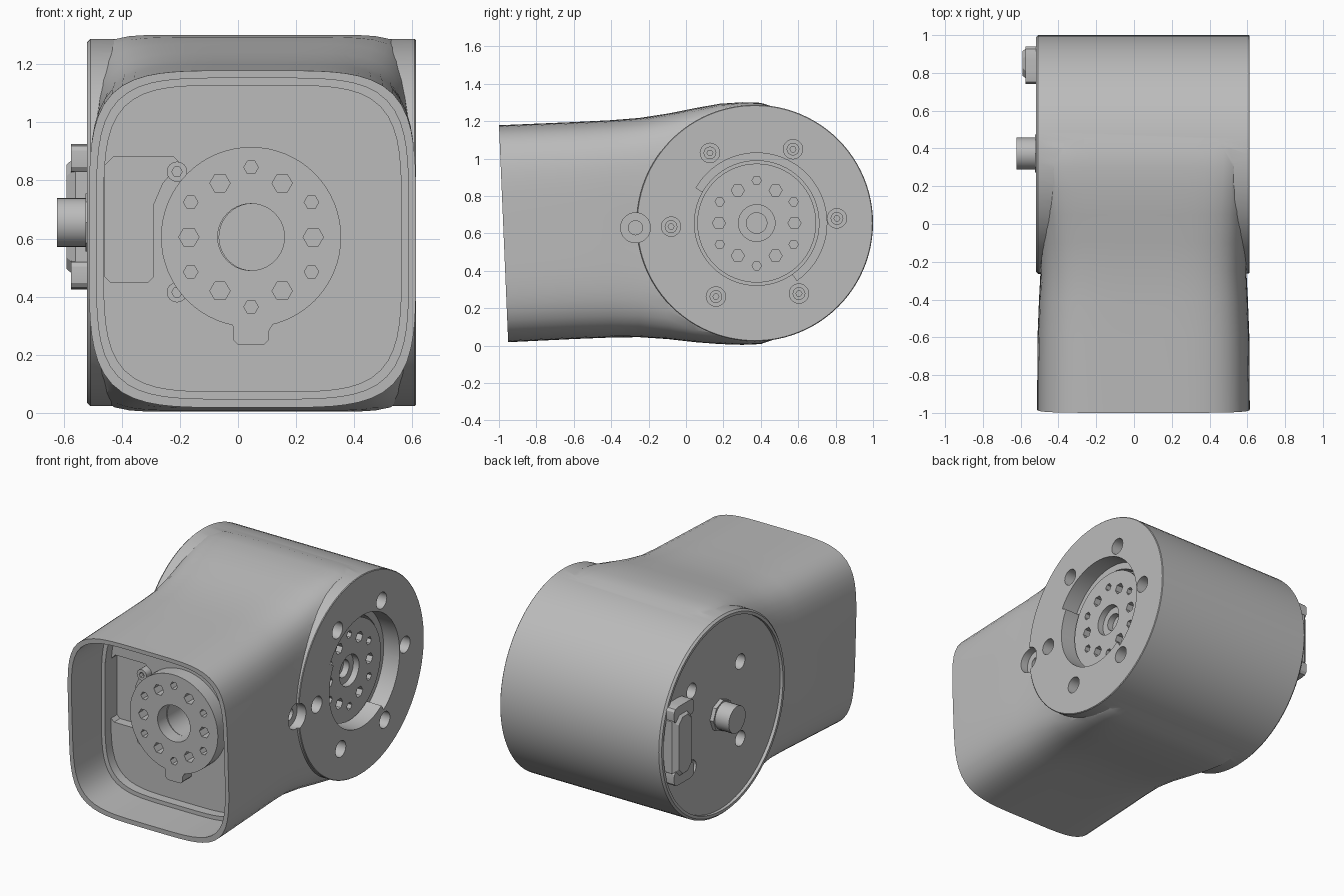
import bpy, bmesh
from math import sin, cos, tau, radians, copysign

if "Cube" in bpy.data.objects:
    bpy.data.objects.remove(bpy.data.objects["Cube"])

grey = bpy.data.materials.new("metal grey")
grey.use_nodes = True
grey.diffuse_color = (0.5, 0.5, 0.5, 1)
grey.node_tree.nodes["Principled BSDF"].inputs["Base Color"].default_value = (0.5, 0.5, 0.5, 1)

CX, CY, CZ = 0.05, 0.368, 0.655      # joint centre
FACE, BACK = 0.612, -0.52            # flat ends of the housing


def make(name, bm):
    bmesh.ops.recalc_face_normals(bm, faces=bm.faces)
    mesh = bpy.data.meshes.new(name)
    bm.to_mesh(mesh)
    bm.free()
    mesh.materials.append(grey)
    ob = bpy.data.objects.new(name, mesh)
    bpy.context.collection.objects.link(ob)
    return ob


def loft(name, rings):
    """Skin closed rings of equal length and cap both ends."""
    bm = bmesh.new()
    rows = [[bm.verts.new(p) for p in ring] for ring in rings]
    n = len(rows[0])
    for a, b in zip(rows, rows[1:]):
        for i in range(n):
            bm.faces.new((a[i], a[(i + 1) % n], b[(i + 1) % n], b[i]))
    bm.faces.new(rows[0])
    bm.faces.new(rows[-1])
    return make(name, bm)


def prism(name, axis, outline, a, b):
    """Extrude an outline along x (outline is y,z) or y (outline is x,z)."""
    place = (lambda p, d: (d, *p)) if axis == "x" else (lambda p, d: (p[0], d, p[1]))
    return loft(name, [[place(p, d) for p in outline] for d in (a, b)])


def circle(u, v, r, n=24, start=0.0):
    return [(u + r * cos(start + tau * i / n), v + r * sin(start + tau * i / n)) for i in range(n)]


def squircle(u, v, hu, hv, power, n=96):
    pts = []
    for i in range(n):
        c, s = cos(tau * i / n), sin(tau * i / n)
        k = (abs(c) ** power + abs(s) ** power) ** (-1 / power)
        pts.append((u + hu * k * c, v + hv * k * s))
    return pts


def combine(ob, tools, op="DIFFERENCE"):
    """Apply booleans, then discard the helper solids."""
    for tool in tools:
        mod = ob.modifiers.new("bool", "BOOLEAN")
        mod.operation, mod.solver, mod.object = op, "EXACT", tool
        tool.hide_render = True
    bpy.context.view_layer.update()
    old = ob.data
    ob.data = bpy.data.meshes.new_from_object(ob.evaluated_get(bpy.context.evaluated_depsgraph_get()))
    ob.modifiers.clear()
    bpy.data.meshes.remove(old)
    for tool in tools:
        bpy.data.objects.remove(tool)


def hole(axis, u, v, r, a, b, n=20):
    return prism("cutter", axis, circle(u, v, r, n), a, b)


def bolt_ring(axis, u, v, a, b, r=0.227):
    """Twelve hexagonal holes, alternately large and small."""
    return [hole(axis, u + (r - 0.013 * (-1) ** i) * cos(tau * i / 12) if i % 2 == 0
                 else u + (r + 0.013) * cos(tau * i / 12),
                 v + (r + (0.013 if i % 2 else -0.013)) * sin(tau * i / 12),
                 0.025 if i % 2 else 0.035, a, b, 6) for i in range(12)]


# Neck: rounded square sections swelling into the round housing
sections = [  # y, bottom, top, half width, squareness
    (-1.0, 0.018, 1.178, 0.563, 4.6), (-0.6, 0.035, 1.195, 0.561, 4.6),
    (-0.4, 0.043, 1.205, 0.553, 4.7), (-0.25, 0.045, 1.217, 0.545, 4.9),
    (-0.1, 0.035, 1.24, 0.545, 5.5), (0.05, 0.018, 1.27, 0.548, 6.5),
    (0.18, 0.008, 1.293, 0.552, 8), (0.3, 0.004, 1.301, 0.555, 10),
    (0.4, 0.008, 1.298, 0.555, 10), (0.55, 0.06, 1.25, 0.53, 10)]
rings = []
for y, lo, hi, hw, power in sections:
    slant = 0.05 if y == -1 else 0
    rings.append([(x, y + slant * (1.18 - z) / 1.18, z)
                  for x, z in squircle(CX, (lo + hi) / 2, hw, (hi - lo) / 2, power)])
body = loft("joint_housing", rings)

# Round housing with softly chamfered ends
R = 0.632
barrel = loft("barrel", [[(x, y, z) for y, z in circle(CY, CZ, r, 96)] for x, r in
                         ((BACK, R - 0.012), (BACK + 0.012, R), (FACE - 0.004, R), (FACE, R - 0.004))])
combine(body, [barrel], "UNION")

# Hollow neck with a stepped ledge, and a central bore
cuts = [prism("cutter", "y", squircle(CX, 0.6, 0.537, 0.552, 4.6), -1.2, -0.68),
        prism("cutter", "y", squircle(CX, 0.6, 0.512, 0.527, 4.6), -0.7, -0.62),
        hole("y", CX, 0.605, 0.115, -0.7, -0.4, 40)]
# Cable pocket beside the mounting disc
pocket = [(-0.46, 0.47), (-0.44, 0.45), (-0.31, 0.45), (-0.29, 0.47), (-0.29, 0.72),
          (-0.26, 0.79), (-0.2, 0.86), (-0.22, 0.88), (-0.43, 0.88), (-0.46, 0.85)]
cuts.append(prism("cutter", "y", pocket, -0.7, -0.56))

# Output side: round recess, wider arc pocket, screw wells, side socket
cuts.append(hole("x", CY + 0.01, CZ, 0.333, 0.44, 0.8, 64))
arc = [(CY + 0.01 + r * cos(radians(a)), CZ + r * sin(radians(a)))
       for r, angles in ((0.375, range(-55, 151, 5)), (0.3, range(150, -56, -5))) for a in angles]
cuts.append(prism("cutter", "x", arc, 0.5, 0.8))
wells = [(0.128, 1.03), (0.572, 1.05), (0.807, 0.68), (0.604, 0.278), (0.16, 0.262), (-0.08, 0.636)]
cuts += [hole("x", y, z, 0.052, 0.5, 0.8) for y, z in wells]
cuts += [hole("x", -0.27, 0.63, 0.08, 0.55, 0.8, 32), hole("x", -0.27, 0.63, 0.038, 0.42, 0.8)]

# Cable side: shallow dished cover with four screw holes
cuts.append(hole("x", CY, CZ, R - 0.03, -0.7, BACK + 0.02, 96))
cuts += [hole("x", CY + dy, CZ + dz, 0.048, -0.7, -0.44) for dy in (-0.2, 0.29) for dz in (-0.23, 0.26)]
combine(body, cuts)

# Screws sunk in the wells
for i, (y, z) in enumerate(wells):
    screw = prism(f"well_screw_{i + 1}", "x", circle(y, z, 0.034, 16), 0.49, 0.53)
    combine(screw, [hole("x", y, z, 0.016, 0.51, 0.6, 6)])

# Rotating hub inside the output recess
hub = prism("output_hub", "x", circle(CY + 0.01, CZ, 0.318, 64), 0.43, 0.52)
combine(hub, bolt_ring("x", CY + 0.01, CZ, 0.46, 0.6, 0.215)
        + [hole("x", CY + 0.01, CZ, 0.098, 0.48, 0.6, 32), hole("x", CY + 0.01, CZ, 0.055, 0.4, 0.6)])

# Mounting disc inside the neck, with its locating tab
disc = prism("mounting_disc", "y", circle(CX - 0.005, 0.605, 0.31, 64), -0.71, -0.61)
tab = [(-0.03, 0.33), (-0.015, 0.29), (-0.015, 0.25), (0.0, 0.235), (0.09, 0.235),
       (0.105, 0.25), (0.105, 0.28), (0.135, 0.33)]
combine(disc, [prism("tab", "y", tab, -0.709, -0.611)], "UNION")
combine(disc, bolt_ring("y", CX - 0.005, 0.605, -0.8, -0.64)
        + [hole("y", CX - 0.005, 0.605, 0.115, -0.8, -0.5, 40)])

# Clip and screw posts by the pocket
prism("pocket_clip", "y", [(-0.48, 0.45), (-0.462, 0.45), (-0.462, 0.72), (-0.48, 0.72)], -0.67, -0.6)
for side, z in (("upper", 0.83), ("lower", 0.415)):
    post = prism(side + "_post", "y", circle(-0.21, z, 0.035, 16), -0.67, -0.6)
    combine(post, [hole("y", -0.21, z, 0.018, -0.7, -0.64, 6)])

# Cable plug: collar and stem
prism("plug_collar", "x", circle(CY + 0.005, CZ, 0.1, 8), -0.525, -0.49)
prism("plug_stem", "x", circle(CY + 0.005, CZ, 0.085, 24), -0.622, -0.49)

# Tall connector with a bevelled face and end lugs
conn = []
for x, inset in ((-0.49, 0), (-0.56, 0), (-0.59, 0.025)):
    y0, y1, z0, z1 = 0.76 + inset, 0.94 - inset, 0.47 + inset, 0.88 - inset
    c = 0.04
    conn.append([(x, y, z) for y, z in ((y0 + c, z0), (y1 - c, z0), (y1, z0 + c), (y1, z1 - c),
                                        (y1 - c, z1), (y0 + c, z1), (y0, z1 - c), (y0, z0 + c))])
loft("connector_body", conn)
for side, z in (("upper", 0.875), ("lower", 0.475)):
    prism(side + "_connector_lug", "x", squircle(0.84, z, 0.1, 0.05, 5, 24), -0.575, -0.49)

# Smooth the round surfaces, keep the machined edges sharp
bpy.ops.object.select_all(action="DESELECT")
for ob in bpy.context.scene.objects:
    if ob.type == "MESH":
        ob.select_set(True)
        bpy.context.view_layer.objects.active = ob
bpy.ops.object.shade_smooth_by_angle(angle=radians(28))
